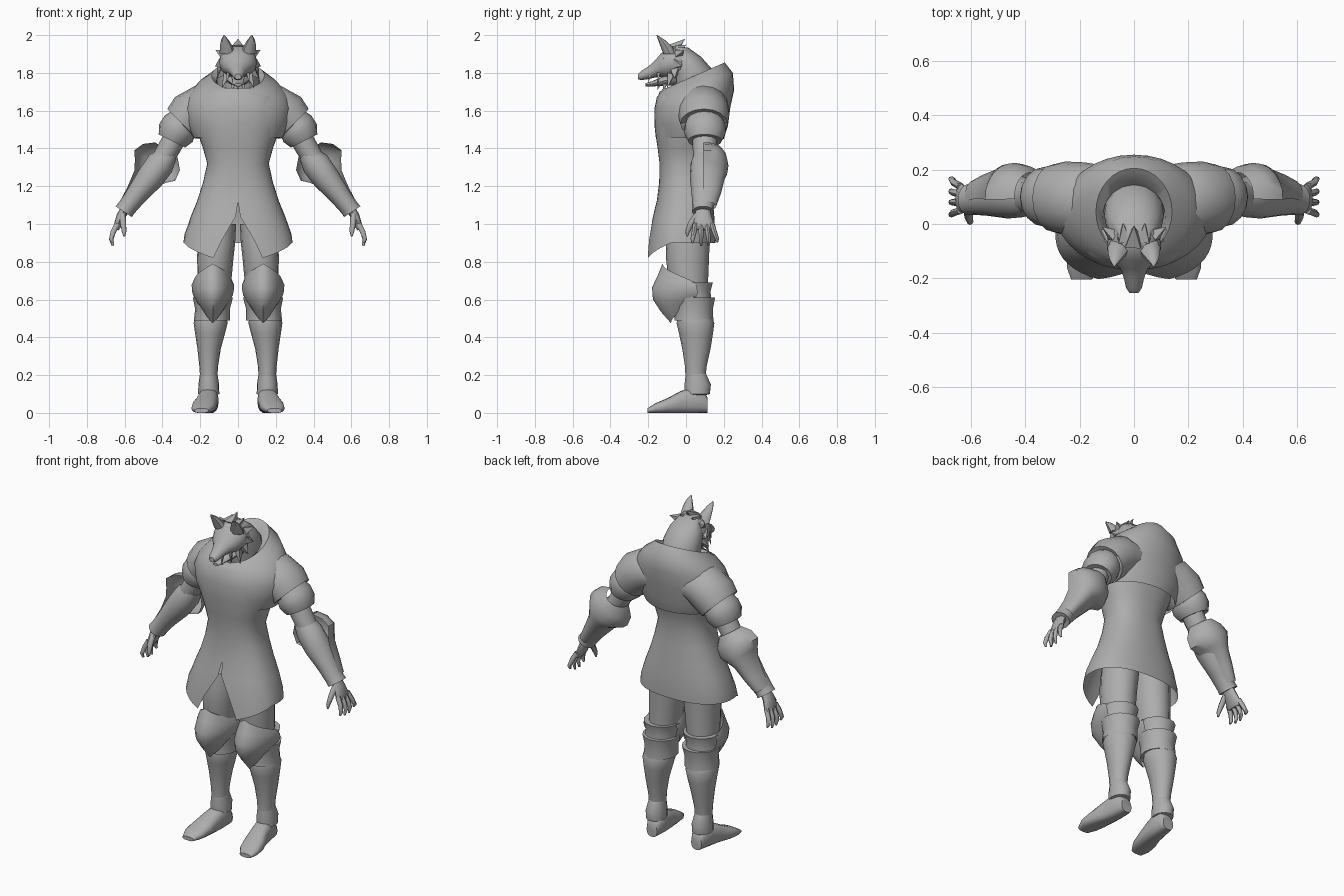
import bpy, bmesh, math
from math import sin, cos, pi, radians
from mathutils import Vector

grey = bpy.data.materials.new("stone_grey")
grey.diffuse_color = (0.42, 0.42, 0.42, 1)


def spow(v, p):
    return math.copysign(abs(v) ** p, v)


def finish(name, bm, mirror=False, angle=45):
    """Turn a bmesh into a smooth shaded, optionally mirrored object."""
    bmesh.ops.remove_doubles(bm, verts=bm.verts, dist=0.0005)
    bmesh.ops.recalc_face_normals(bm, faces=bm.faces)
    me = bpy.data.meshes.new(name)
    bm.to_mesh(me)
    bm.free()
    me.materials.append(grey)
    for poly in me.polygons:
        poly.use_smooth = True
    me.set_sharp_from_angle(angle=radians(angle))
    ob = bpy.data.objects.new(name, me)
    bpy.context.collection.objects.link(ob)
    if mirror:
        ob.modifiers.new("mirror", 'MIRROR')
    return ob


def skin(name, rows, closed=True, caps=True, **kw):
    """Bridge rows of points into one surface."""
    bm = bmesh.new()
    vs = [[bm.verts.new(p) for p in row] for row in rows]
    n = len(rows[0])
    for a, b in zip(vs, vs[1:]):
        for i in range(n if closed else n - 1):
            k = (i + 1) % n
            bm.faces.new((a[i], a[k], b[k], b[i]))
    if closed and caps:
        bm.faces.new(vs[0])
        bm.faces.new(vs[-1])
    return finish(name, bm, **kw)


def tube(name, pts, n=16, ref=(0, 1, 0), axis=None, arc=None, p=1, floor=None, **kw):
    """Loft ellipses (x, y, z, side radius, ref radius) along a path."""
    rows, ref = [], Vector(ref)
    cs = [Vector(q[:3]) for q in pts]
    for i, q in enumerate(pts):
        t = Vector(axis) if axis else cs[min(i + 1, len(cs) - 1)] - cs[max(i - 1, 0)]
        t.normalize()
        side = ref.cross(t).normalized()
        up = t.cross(side)
        row = []
        for k in range(n):
            th = radians(arc[0] + (arc[1] - arc[0]) * k / (n - 1)) if arc else 2 * pi * k / n
            v = cs[i] + side * q[3] * spow(cos(th), p) + up * q[4] * spow(sin(th), p)
            if floor is not None:
                v.z = max(v.z, floor)
            row.append(v)
        rows.append(row)
    return skin(name, rows, closed=arc is None, **kw)


def spikes(name, items, n=4, **kw):
    """Pointed tufts: (base, tip, radius)."""
    bm = bmesh.new()
    for base, tip, r in items:
        b, t = Vector(base), Vector(tip)
        d = (t - b).normalized()
        s = d.orthogonal().normalized()
        u = d.cross(s)
        ring = [bm.verts.new(b + (s * cos(2 * pi * k / n) + u * sin(2 * pi * k / n)) * r) for k in range(n)]
        top = bm.verts.new(t)
        for k in range(n):
            bm.faces.new((ring[k], ring[(k + 1) % n], top))
        bm.faces.new(ring)
    return finish(name, bm, angle=60, **kw)


UP = (0, 0, 1)

# Long coat with split front; rows are z, half width, front y, back y, half gap
coat, N = [], 40
for j, (z, rx, yf, yb, gap) in enumerate([
        (0.90, .29, -.215, .155, .13), (0.95, .282, -.20, .155, .085), (1.04, .25, -.175, .15, .012),
        (1.12, .217, -.155, .14, 0), (1.22, .185, -.142, .13, 0), (1.32, .163, -.14, .12, 0),
        (1.40, .185, -.15, .135, 0), (1.50, .22, -.165, .165, 0), (1.60, .235, -.168, .195, 0),
        (1.67, .22, -.155, .20, 0), (1.72, .14, -.12, .17, 0)]):
    f0 = math.asin((gap / rx) ** (1 / .85))
    row = []
    for k in range(N + 1):
        f = f0 + (2 * pi - 2 * f0) * k / N
        away = min(1, (min(f, 2 * pi - f) - f0) / radians(55))
        drop = (-.08, -.035)[j] * (1 - away) if j < 2 else 0
        row.append((rx * spow(sin(f), .85), (yf + yb) / 2 - (yb - yf) / 2 * spow(cos(f), .85), z + drop))
    coat.append(row)
skin("coat", coat, closed=False)

# Draped hood: half width, front y, back y, front z, back z
hood = []
for rx, yf, yb, zf, zb in [
        (.235, -.16, .20, 1.46, 1.45), (.27, -.168, .222, 1.53, 1.52), (.285, -.168, .235, 1.61, 1.62),
        (.265, -.155, .255, 1.66, 1.71), (.205, -.14, .248, 1.70, 1.80), (.14, -.115, .205, 1.715, 1.855),
        (.115, -.10, .15, 1.70, 1.82), (.09, -.07, .11, 1.62, 1.68)]:
    row = []
    for k in range(32):
        f = 2 * pi * k / 32
        y = (yf + yb) / 2 - (yb - yf) / 2 * cos(f)
        row.append((rx * sin(f), y, zf + (zb - zf) * (y - yf) / (yb - yf)))
    hood.append(row)
skin("hood", hood, caps=False)

# Sleeves
tube("shoulder_cape", [(.12, .085, 1.62, .10, .13), (.19, .09, 1.615, .122, .137), (.255, .095, 1.575, .125, .135),
                       (.295, .095, 1.53, .112, .125), (.29, .095, 1.54, .08, .09)], mirror=True)
tube("sleeve_puff", [(.27, .095, 1.56, .08, .09), (.31, .1, 1.515, .098, .11), (.33, .1, 1.48, .10, .11),
                     (.35, .1, 1.44, .078, .09), (.345, .1, 1.45, .05, .05)], mirror=True)
tube("upper_arm", [(.32, .1, 1.48, .06, .065), (.36, .1, 1.41, .06, .065), (.42, .1, 1.31, .055, .06)],
     n=12, mirror=True)

# Forearm armour and elbow guard
tube("vambrace", [(.365, .1, 1.375, .05, .055), (.41, .1, 1.32, .075, .075), (.465, .1, 1.245, .073, .08),
                  (.54, .095, 1.15, .056, .065), (.59, .09, 1.085, .05, .056), (.605, .09, 1.065, .052, .058),
                  (.60, .09, 1.07, .03, .04)], mirror=True)
tube("elbow_guard", [(.38, .1, 1.395, .07, .09), (.405, .1, 1.355, .12, .115), (.44, .1, 1.31, .135, .125),
                     (.465, .1, 1.275, .10, .12), (.49, .1, 1.24, .072, .105), (.54, .1, 1.165, .055, .085),
                     (.585, .09, 1.10, .045, .07)], n=13, arc=(-5, 185), mirror=True)

# Hands
tube("palm", [(.595, .09, 1.085, .025, .035), (.62, .09, 1.04, .024, .045), (.638, .095, .99, .02, .055),
              (.645, .095, .97, .012, .05)], n=12, mirror=True)
for i, (y0, y1, low) in enumerate([(.05, .035, .90), (.08, .08, .885), (.11, .12, .885), (.138, .165, .905)]):
    tube("finger_%d" % (i + 1), [(.638, y0, 1.0, .015, .014), (.662, (y0 + y1) / 2, .955, .014, .013),
                                 (.671, y1, .92, .012, .011), (.663, y1, low, .006, .006)], n=8, mirror=True)
tube("thumb", [(.61, .06, 1.05, .017, .017), (.608, .025, 1.0, .016, .016), (.603, .008, .96, .012, .012),
               (.602, .005, .935, .005, .005)], n=8, mirror=True)

# Legs
tube("thigh", [(.11, .02, 1.0, .10, .11), (.115, .01, .90, .10, .115), (.12, .008, .82, .096, .114),
               (.125, .012, .70, .09, .105), (.14, .035, .52, .07, .08)], axis=UP, mirror=True)
for nm, z0, z1, cy in (("upper_knee_band", .69, .60, .03), ("lower_knee_band", .61, .49, .042)):
    tube(nm, [(.133, cy, z0, .106, .112), (.135, cy, (z0 + z1) / 2, .092, .10), (.138, cy, z1, .095, .103),
              (.138, cy, z1 + .01, .07, .08)], axis=UP, mirror=True)
rows = []
for j, (rx, ry) in enumerate([(.10, .15), (.113, .175), (.112, .205), (.106, .20), (.09, .16), (.06, .105)]):
    row = []
    for k in range(13):
        u = k / 6 - 1
        top, low = .79 - .10 * abs(u), .475 + .11 * abs(u)
        f = radians(100 * u)
        c = cos(f)
        row.append((.133 + rx * sin(f), .025 - ry * (c ** 1.2 if c > 0 else c), top + (low - top) * j / 5))
    rows.append(row)
skin("knee_guard", rows, closed=False, mirror=True)
tube("boot_shaft", [(.143, .045, .56, .07, .075), (.144, .048, .50, .085, .092), (.145, .05, .475, .09, .10),
                    (.148, .053, .42, .079, .09), (.153, .055, .34, .062, .075), (.155, .052, .25, .05, .058),
                    (.155, .05, .18, .045, .052), (.155, .05, .09, .045, .055)], axis=UP, mirror=True)
tube("ankle_cuff", [(.155, .052, .21, .046, .053), (.155, .062, .15, .055, .07), (.155, .06, .10, .056, .066),
                    (.155, .06, .09, .03, .03)], axis=UP, mirror=True)
tube("foot", [(.15, .115, .04, .035, .04), (.15, .09, .06, .047, .06), (.155, .03, .065, .052, .07),
              (.163, -.03, .055, .056, .06), (.178, -.10, .037, .064, .04), (.187, -.16, .025, .06, .027),
              (.193, -.205, .012, .038, .012)], ref=UP, axis=(0, -1, 0), p=.8, floor=0, mirror=True)

# Wolf head
tube("neck", [(0, .06, 1.62, .09, .10), (0, .05, 1.74, .112, .112), (0, .03, 1.82, .11, .108),
              (0, -.005, 1.885, .095, .085), (0, -.04, 1.935, .06, .05)], axis=UP)
tube("skull", [(0, .03, 1.86, .06, .06), (0, -.03, 1.86, .10, .09), (0, -.09, 1.855, .10, .085),
               (0, -.135, 1.84, .078, .062), (0, -.165, 1.82, .05, .046), (0, -.20, 1.80, .037, .034),
               (0, -.235, 1.787, .029, .026), (0, -.253, 1.78, .017, .015)], ref=UP, axis=(0, -1, 0), n=14)
tube("lower_jaw", [(0, -.05, 1.775, .075, .04), (0, -.12, 1.757, .05, .025), (0, -.18, 1.742, .03, .014),
                   (0, -.215, 1.737, .018, .008)], ref=UP, axis=(0, -1, 0), n=12)
tube("ear", [(.055, -.085, 1.90, .042, .035), (.062, -.105, 1.94, .034, .03), (.07, -.13, 1.975, .02, .018),
             (.073, -.155, 2.0, .002, .002)], axis=UP, n=8, mirror=True)
spikes("brow", [((.025, -.155, 1.853), (.085, -.115, 1.88), .012)], mirror=True)
spikes("cheek_fur", [((.075, -.04, 1.90), (.118, -.01, 1.92), .03), ((.08, -.05, 1.85), (.122, -.02, 1.835), .035),
                     ((.075, -.06, 1.81), (.112, -.06, 1.77), .03), ((.06, -.08, 1.79), (.085, -.10, 1.72), .025)],
       mirror=True)
spikes("crest_fur", [((0, -.07, 1.925), (0, -.005, 1.98), .04)])
spikes("crest_side_fur", [((.035, -.06, 1.92), (.04, .005, 1.95), .032)], mirror=True)
spikes("chin_fur", [((0, -.14, 1.75), (0, -.15, 1.71), .018), ((.025, -.11, 1.75), (.03, -.12, 1.70), .018),
                    ((-.025, -.11, 1.75), (-.03, -.12, 1.70), .018)])
spikes("fangs", [((.03, -.19, 1.785), (.03, -.20, 1.745), .008), ((.052, -.145, 1.80), (.062, -.15, 1.735), .011)],
       mirror=True)
